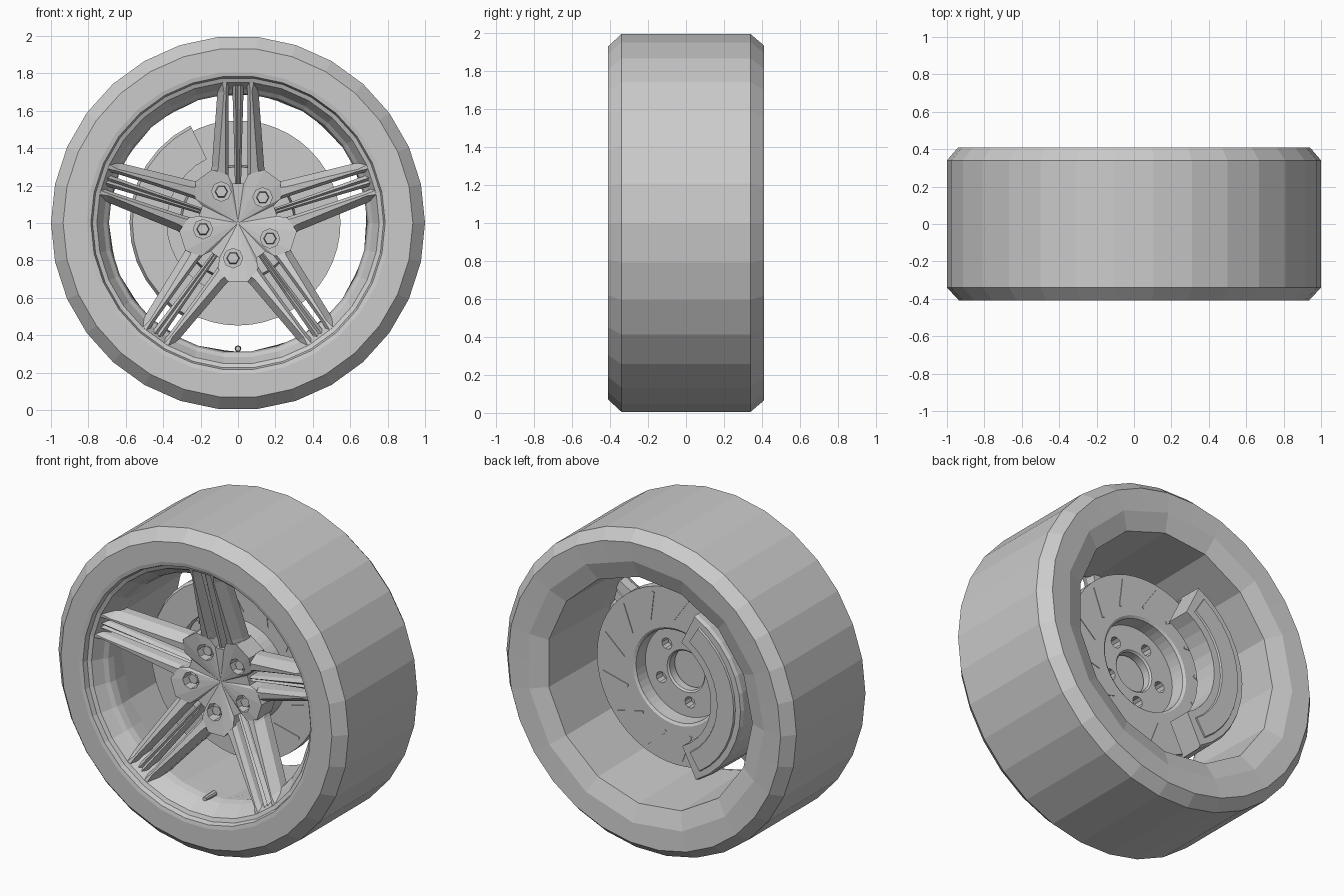
import bpy, bmesh, math
from math import sin, cos, radians, pi
from mathutils import Matrix

cube = bpy.data.objects.get("Cube")
if cube:
    bpy.data.objects.remove(cube)

grey = bpy.data.materials.new("plain grey")
grey.use_nodes = True
COLOUR = (0.6, 0.6, 0.6, 1)
grey.diffuse_color = COLOUR
grey.node_tree.nodes["Principled BSDF"].inputs["Base Color"].default_value = COLOUR

SPOKE_ANGLES = [18 + 72 * i for i in range(5)]
NUT_ANGLES = [a + 28 for a in SPOKE_ANGLES]


def finish(name, bm):
    bmesh.ops.recalc_face_normals(bm, faces=bm.faces)
    mesh = bpy.data.meshes.new(name)
    bm.to_mesh(mesh)
    bm.free()
    mesh.materials.append(grey)
    obj = bpy.data.objects.new(name, mesh)
    bpy.context.collection.objects.link(obj)
    return obj


def loft(bm, sections, loop=True, wrap=False):
    """Skin a row of matching cross-sections."""
    rows = [[bm.verts.new(p) for p in s] for s in sections]
    n = len(rows[0])
    pairs = list(zip(rows, rows[1:])) + ([(rows[-1], rows[0])] if wrap else [])
    for a, b in pairs:
        for i in range(n if loop else n - 1):
            j = (i + 1) % n
            bm.faces.new((a[i], a[j], b[j], b[i]))
    if not wrap:
        bm.faces.new(rows[0])
        bm.faces.new(rows[-1])


def polar(r, y, degrees):
    return (r * cos(radians(degrees)), y, r * sin(radians(degrees)))


def lathe(name, profile, sides, closed):
    """Profile of (radius, y, coarse); coarse rings flatten every other corner."""
    flat = cos(2 * pi / sides)
    sections = [[polar(r * (flat if coarse and k % 2 == 0 else 1), y, 360 * k / sides)
                 for r, y, coarse in profile] for k in range(sides)]
    bm = bmesh.new()
    loft(bm, sections, loop=closed, wrap=True)
    return finish(name, bm)


def arc(name, section, start, end, steps):
    bm = bmesh.new()
    loft(bm, [[polar(r, y, start + (end - start) * k / steps) for r, y in section]
              for k in range(steps + 1)])
    return finish(name, bm)


def pegs(name, radius, sides, y0, y1, tip=1.0):
    """Five prisms on the bolt circle, pointing along y."""
    bm = bmesh.new()
    for a in NUT_ANGLES:
        cx, _, cz = polar(0.19, 0, a)
        loft(bm, [[(cx + f * radius * cos(2 * pi * k / sides), y,
                    cz + f * radius * sin(2 * pi * k / sides)) for k in range(sides)]
                  for y, f in ((y0, tip), (y1, 1))])
    return finish(name, bm)


def cut(target, cutter):
    mod = target.modifiers.new("cut", "BOOLEAN")
    mod.object, mod.operation, mod.solver = cutter, "DIFFERENCE", "EXACT"
    bpy.context.view_layer.objects.active = target
    bpy.ops.object.modifier_apply(modifier=mod.name)
    bpy.data.objects.remove(cutter)


def face_y(r):
    """Front surface of the dished wheel at a given radius."""
    return -0.165 - 0.33 * (r - 0.15)


# Tyre and rim
lathe("tyre", [(.82, .40, True), (.94, .41, False), (1, .34, False),
               (1, -.34, False), (.935, -.41, False), (.81, -.41, False)], 30, False)
lathe("rim", [(.81, -.41, False), (.787, -.405, False), (.778, -.375, False),
              (.755, -.365, False), (.72, -.30, False), (.70, -.28, False),
              (.69, -.24, False), (.70, -.15, True), (.71, .36, True),
              (.82, .40, True)], 30, False)

# Hub: a star plate notched at the foot of each spoke
star = []
for a in SPOKE_ANGLES:
    for along, across in ((.285, -.14), (.26, -.055), (.21, -.03),
                          (.21, .03), (.26, .055), (.285, .14)):
        star.append((math.hypot(along, across),
                     a + math.degrees(math.atan2(across, along))))
bm = bmesh.new()
back = [bm.verts.new(polar(r, -.07, a)) for r, a in star]
front = [bm.verts.new(polar(r, face_y(r) + .004, a)) for r, a in star]
centre = bm.verts.new((0, -.17, 0))
bm.faces.new(back)
for i in range(len(star)):
    j = (i + 1) % len(star)
    bm.faces.new((back[i], back[j], front[j], front[i]))
    bm.faces.new((front[i], front[j], centre))
hub = finish("hub", bm)
cut(hub, pegs("pocket_cutter", .052, 8, -.4, -.13))
pegs("lug_nuts", .036, 6, -.175, -.12, .85)

# Spokes: two bevelled outer rails with a ridged fin between them
bm = bmesh.new()
for side in (-1, 1):
    sections = []
    for r, inner, outer in ((.23, .05, .155), (.30, .052, .14), (.5, .052, .125),
                            (.70, .05, .11), (.76, .045, .12)):
        y = face_y(r)
        sections.append([(r, py, side * px) for px, py in (
            (inner, y + .12), (inner, y + .03), (inner + .015, y),
            (outer - .035, y), (outer, y + .06), (outer, y + .12))])
    loft(bm, sections)
sections = []
for r, w in ((.19, .016), (.45, .022), (.72, .03), (.76, .034)):
    y = face_y(r) + .015
    sections.append([(r, py, px) for px, py in (
        (-w, y + .09), (-w, y + .025), (-w * .45, y), (0, y + .015),
        (w * .45, y), (w, y + .025), (w, y + .09))])
loft(bm, sections)
spoke = finish("spoke_1", bm)
for i, a in enumerate(SPOKE_ANGLES):
    obj = spoke
    if i:
        obj = bpy.data.objects.new(f"spoke_{i + 1}", spoke.data)
        bpy.context.collection.objects.link(obj)
    obj.rotation_euler.y = -radians(a)

# Brake disc with a dished hat and bolt holes
disc = lathe("brake_disc", [(r, y, False) for r, y in (
    (.548, .03), (.548, .095), (.30, .095), (.285, .085), (.28, .0), (.13, .0),
    (.12, -.01), (.12, -.06), (.30, -.06), (.31, .03))], 48, True)
cut(disc, pegs("bolt_hole_cutter", .035, 10, -.2, .2))

# Slanted slots on both faces of the disc
bm = bmesh.new()
for k in range(13):
    for y in (.03, .095):
        place = (Matrix.Rotation(radians(16 - 360 * k / 13), 4, "Y")
                 @ Matrix.Translation((.435, y, 0))
                 @ Matrix.Rotation(radians(-30), 4, "Y")
                 @ Matrix.Diagonal((.18, .008, .015, 1)))
        bmesh.ops.create_cube(bm, size=1, matrix=place)
finish("disc_slots", bm)

# Caliper straddling the disc, with a raised back panel
arc("caliper", [(.36, .27), (.565, .27), (.575, .25), (.58, -.02), (.565, -.05), (.38, -.05),
                (.38, .015), (.56, .015), (.56, .12), (.36, .12)], 116, 243, 12)
arc("caliper_panel", [(.40, .26), (.535, .26), (.525, .28), (.41, .28)], 122, 237, 12)

# Valve stem
bm = bmesh.new()
bmesh.ops.create_cone(bm, cap_ends=True, segments=8, radius1=.018, radius2=.014, depth=.1,
                      matrix=Matrix.Translation((0, -.28, -.672))
                      @ Matrix.Rotation(radians(90), 4, "X"))
finish("valve_stem", bm)

# Stand the wheel on the ground
for obj in bpy.context.scene.objects:
    if obj.type == "MESH" and obj.data.materials and obj.data.materials[0] == grey:
        obj.location.z = 1
